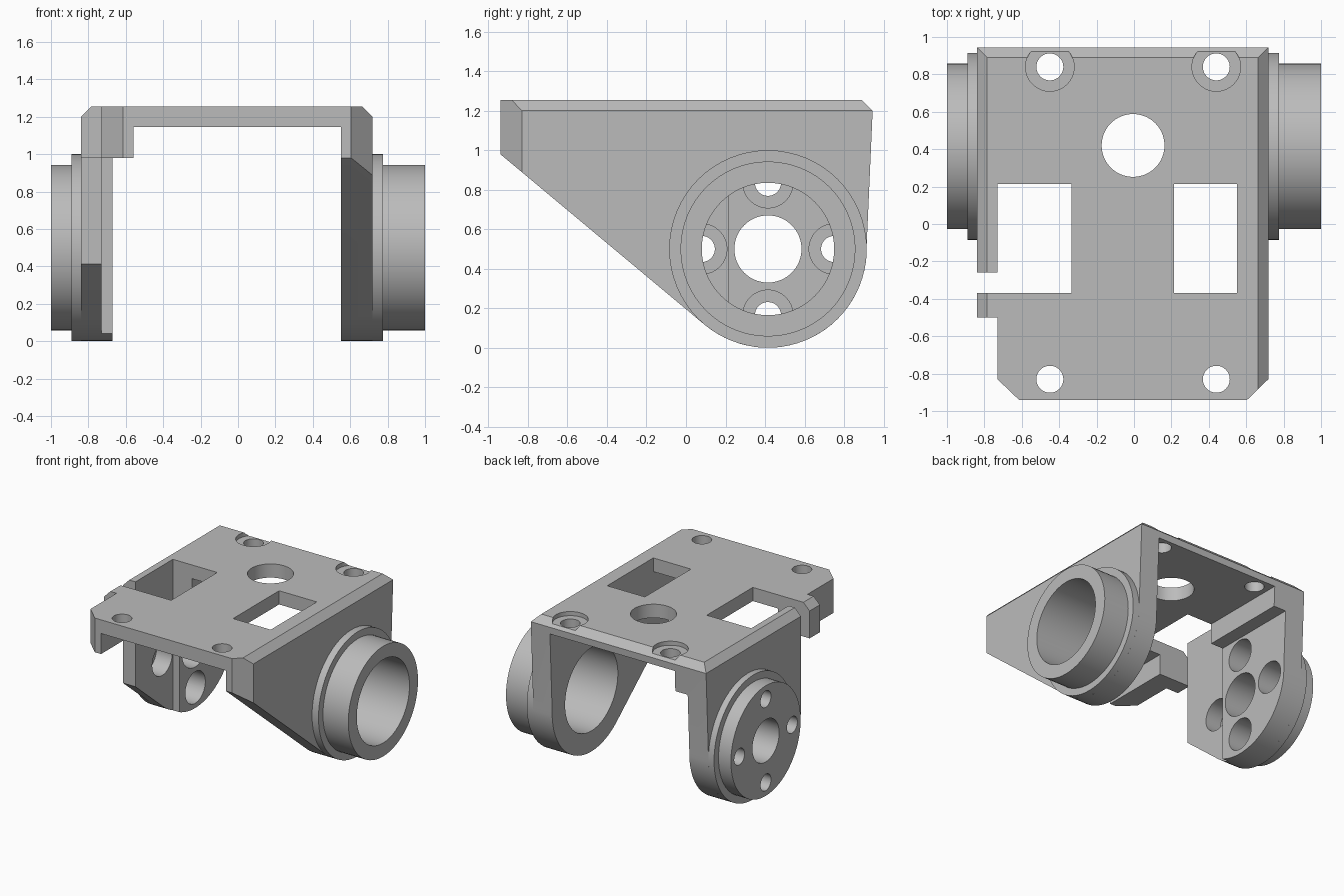
import bpy, bmesh
from math import cos, sin, radians, pi

if "Cube" in bpy.data.objects:
    bpy.data.objects.remove(bpy.data.objects["Cube"])

grey = bpy.data.materials.new("plain_grey")
grey.use_nodes = True
colour = (0.5, 0.5, 0.5, 1)
grey.diffuse_color = colour
grey.node_tree.nodes["Principled BSDF"].inputs["Base Color"].default_value = colour

AXLE = (0.415, 0.5)   # y, z of the pivot axis
R = 0.5               # radius of the rounded ears


def prism(name, pts, axis, lo, hi):
    """Extrude a 2D outline along an axis."""
    place = {"X": lambda p, d: (d, p[0], p[1]),
             "Y": lambda p, d: (p[0], d, p[1]),
             "Z": lambda p, d: (p[0], p[1], d)}[axis]
    bm = bmesh.new()
    a = [bm.verts.new(place(p, lo)) for p in pts]
    b = [bm.verts.new(place(p, hi)) for p in pts]
    bm.faces.new(a)
    bm.faces.new(b)
    for i in range(len(pts)):
        j = (i + 1) % len(pts)
        bm.faces.new((a[i], a[j], b[j], b[i]))
    bmesh.ops.recalc_face_normals(bm, faces=bm.faces)
    return finish(name, bm)


def finish(name, bm):
    me = bpy.data.meshes.new(name)
    bm.to_mesh(me)
    bm.free()
    me.materials.append(grey)
    ob = bpy.data.objects.new(name, me)
    bpy.context.collection.objects.link(ob)
    return ob


def circle(c, r, n=64):
    return [(c[0] + r * cos(2 * pi * i / n), c[1] + r * sin(2 * pi * i / n)) for i in range(n)]


def box(x0, x1, y0, y1, z0, z1):
    return prism("cutter", [(x0, y0), (x1, y0), (x1, y1), (x0, y1)], "Z", z0, z1)


def hole(c, r, axis, lo, hi):
    return prism("cutter", circle(c, r), axis, lo, hi)


def combine(target, tool, operation="DIFFERENCE"):
    mod = target.modifiers.new("cut", "BOOLEAN")
    mod.operation, mod.solver, mod.object = operation, "EXACT", tool
    bpy.context.view_layer.objects.active = target
    bpy.ops.object.modifier_apply(modifier=mod.name)
    bpy.data.objects.remove(tool)


def lathe(name, section):
    """Closed ring of (x, radius) points turned about the axle."""
    bm = bmesh.new()
    n = 64
    rings = []
    for x, r in section:
        rings.append([bm.verts.new((x, p[0], p[1])) for p in circle(AXLE, r, n)])
    for k in range(len(rings)):
        a, b = rings[k], rings[(k + 1) % len(rings)]
        for i in range(n):
            j = (i + 1) % n
            bm.faces.new((a[i], a[j], b[j], b[i]))
    bmesh.ops.recalc_face_normals(bm, faces=bm.faces)
    return finish(name, bm)


# Frame: side outline with rounded ears, chamfered along the top
arc = [radians(230 + 132 * i / 28) for i in range(29)]
side = [(-0.94, 0.98)] + [(AXLE[0] + R * cos(a), AXLE[1] + R * sin(a)) for a in arc]
side += [(0.945, 1.2), (0.89, 1.255), (-0.94, 1.255)]
frame = prism("bracket_frame", side, "X", -0.84, 0.718)

front = [(-0.84, -1), (0.718, -1), (0.718, 1.2), (0.663, 1.255), (-0.785, 1.255), (-0.84, 1.2)]
combine(frame, prism("cutter", front, "Y", -2, 2), "INTERSECT")

# Plan outline: cut front corners and side notches
plan = [(-0.615, -1), (-0.615, -0.94), (0.605, -0.94), (0.718, -0.83), (0.718, 1), (-0.84, 1),
        (-0.84, -0.26), (-0.7, -0.26), (-0.7, -0.37), (-0.84, -0.37), (-0.84, -0.5),
        (-0.73, -0.5), (-0.73, -0.83)]
combine(frame, prism("cutter", plan[1:], "Z", -1, 2), "INTERSECT")

# Channel between the ears, thinned right ear, trimmed front lip
combine(frame, box(-0.56, 0.55, -2, 2, -1, 1.145))
combine(frame, box(-0.67, -0.5, -2, 2, -1, 0.98))
combine(frame, box(-1, -0.5, -2, -0.32, -1, 0.98))

# Windows in the deck
combine(frame, box(-0.73, -0.335, -0.37, 0.215, -1, 2))
combine(frame, box(0.215, 0.55, -0.37, 0.215, 1, 2))

# Deck holes, the rear pair recessed
combine(frame, hole((-0.005, 0.42), 0.168, "Z", 1, 2))
for x in (-0.45, 0.44):
    combine(frame, hole((x, -0.83), 0.072, "Z", 1, 2))
    combine(frame, hole((x, 0.84), 0.072, "Z", 1, 2))
    combine(frame, hole((x, 0.84), 0.13, "Z", 1.222, 2))

# Bearing tube on the left ear
combine(frame, hole(AXLE, 0.335, "X", 0.4, 2))
tube = lathe("bearing_tube", [(0.718, 0.335), (0.718, R), (0.775, R),
                              (0.775, 0.443), (1, 0.443), (1, 0.335)])

# Mounting disc on the right ear, with screw holes recessed from inside
disc = lathe("mounting_disc", [(-0.84, 0.17), (-0.84, R), (-0.89, R),
                               (-0.89, 0.443), (-1, 0.443), (-1, 0.17)])
combine(frame, hole(AXLE, 0.17, "X", -2, -0.4))
for i in range(4):
    c = (AXLE[0] + 0.335 * cos(i * pi / 2), AXLE[1] + 0.335 * sin(i * pi / 2))
    combine(disc, hole(c, 0.066, "X", -2, -0.5))
    combine(disc, hole(c, 0.127, "X", -0.87, -0.5))
    combine(frame, hole(c, 0.127, "X", -0.87, -0.5))

# Smooth round walls, crisp edges
bpy.ops.object.select_all(action="DESELECT")
for ob in (frame, tube, disc):
    ob.select_set(True)
bpy.context.view_layer.objects.active = frame
bpy.ops.object.shade_smooth_by_angle(angle=radians(20))
